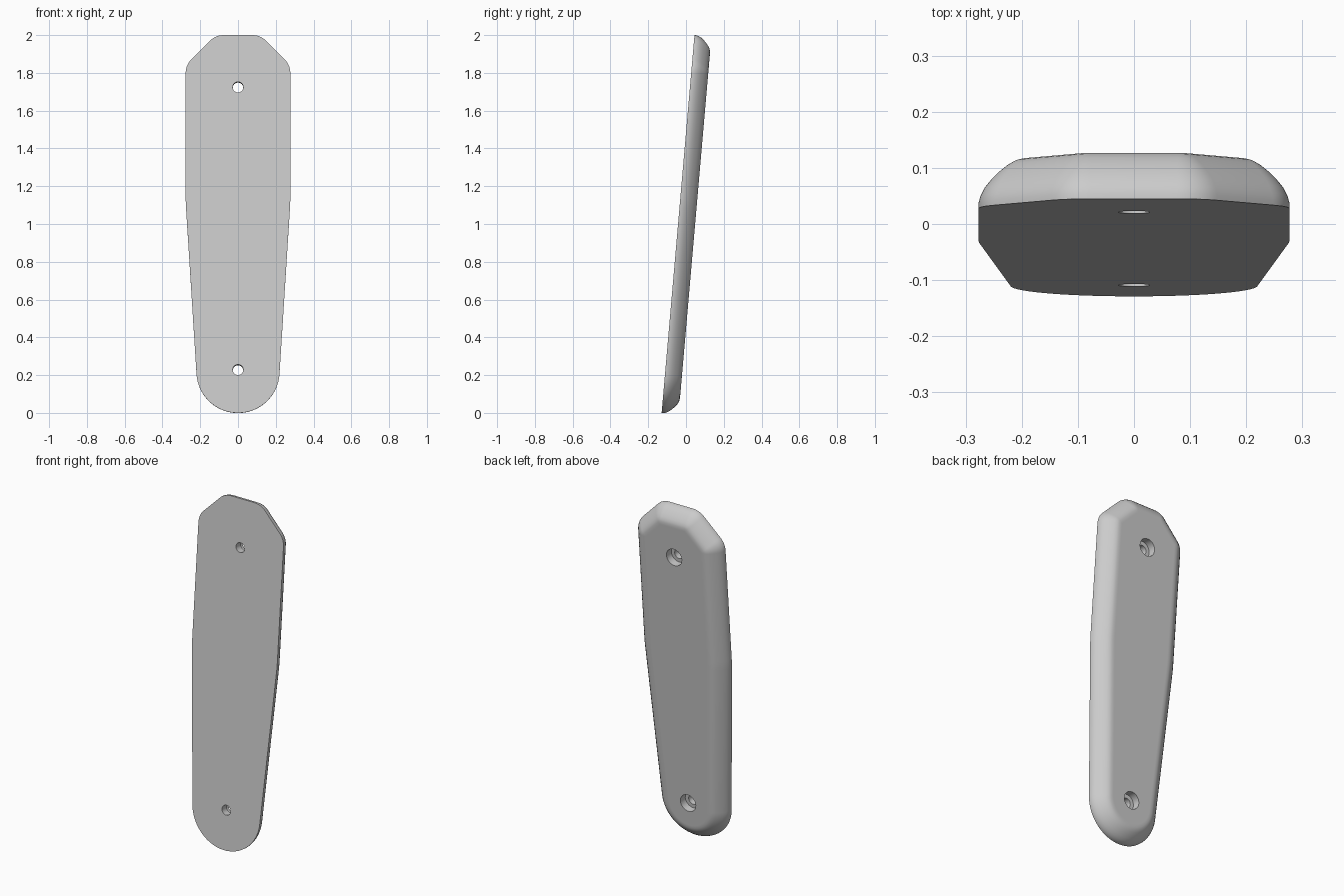
import bpy, bmesh, math
from mathutils import Vector

cube = bpy.data.objects.get("Cube")
if cube:
    bpy.data.objects.remove(cube, do_unlink=True)

TILT = math.radians(4.97)
LENGTH = 2 / math.cos(TILT)
HALF_WIDTH = 0.277
FOOT_R = 0.22       # round lower end
CORNER_R = 0.1      # clipped upper corners
WAIST_R = 1.0       # soft bend where the taper starts
TAPER = math.radians(3.6)


def arc(cx, cz, r, start, end, steps):
    for i in range(steps + 1):
        a = start + (end - start) * i / steps
        yield cx + r * math.cos(a), cz + r * math.sin(a)


def outline(inset):
    """Closed plate outline, moved inwards by inset."""
    waist_z = FOOT_R + (HALF_WIDTH * math.cos(TAPER) - FOOT_R
                        + WAIST_R * (1 - math.cos(TAPER))) / math.sin(TAPER)
    q = math.pi / 4
    side = [
        *arc(0, FOOT_R, FOOT_R - inset, -2 * q, -TAPER, 24),
        *arc(HALF_WIDTH - WAIST_R, waist_z, WAIST_R - inset, -TAPER, 0, 4),
        *arc(HALF_WIDTH - CORNER_R, 1.807, CORNER_R - inset, 0, q, 8),
        *arc(0.077, LENGTH - CORNER_R, CORNER_R - inset, q, 2 * q, 8),
    ]
    return side + [(-x, z) for x, z in reversed(side[1:])]


def finish(bm, name):
    bmesh.ops.recalc_face_normals(bm, faces=bm.faces)
    mesh = bpy.data.meshes.new(name)
    bm.to_mesh(mesh)
    bm.free()
    obj = bpy.data.objects.new(name, mesh)
    bpy.context.collection.objects.link(obj)
    return obj


def loft(bm, loops):
    """Skin a stack of loops and cap both ends."""
    rings = [[bm.verts.new(p) for p in loop] for loop in loops]
    for a, b in zip(rings, rings[1:]):
        for i in range(len(a)):
            j = (i + 1) % len(a)
            bm.faces.new((a[i], a[j], b[j], b[i]))
    bm.faces.new(rings[0])
    bm.faces.new(rings[-1])


# Plate: flat front, softly rounded rear edge (inset, depth)
edge_profile = [(0, 0), (0, 0.01), (0.003, 0.022), (0.010, 0.036),
                (0.022, 0.051), (0.037, 0.066), (0.052, 0.078),
                (0.066, 0.086), (0.078, 0.089), (0.09, 0.09), (0.096, 0.09)]
bm = bmesh.new()
loft(bm, [[(x, y, z) for x, z in outline(d)] for d, y in edge_profile])
plate = finish(bm, "grip_plate")

# Stepped screw holes: narrow in front, wide counterbore behind
bm = bmesh.new()
for hole_z in (0.229, 1.731):
    loft(bm, [[(x, y, z) for x, z in list(arc(0, hole_z, r, 0, math.tau, 32))[:-1]]
              for r, y in ((0.028, -0.05), (0.028, 0.045), (0.05, 0.045), (0.05, 0.2))])
cutter = finish(bm, "hole_cutter")
cutter.hide_render = True

cut = plate.modifiers.new("screw_holes", 'BOOLEAN')
cut.operation = 'DIFFERENCE'
cut.solver = 'EXACT'
cut.object = cutter
bpy.context.view_layer.update()
graph = bpy.context.evaluated_depsgraph_get()
drilled = bpy.data.meshes.new_from_object(plate.evaluated_get(graph))
plate.modifiers.clear()
plate.data = drilled
bpy.data.objects.remove(cutter, do_unlink=True)

# Single grey material
grey = bpy.data.materials.new("plain_grey")
grey.use_nodes = True
colour = (0.6, 0.6, 0.6, 1)
grey.diffuse_color = colour
grey.node_tree.nodes["Principled BSDF"].inputs["Base Color"].default_value = colour
plate.data.materials.clear()
plate.data.materials.append(grey)

# Lean the plate backwards and centre it
plate.rotation_euler.x = -TILT
plate.location = Vector((0, -0.129, 0))

bpy.ops.object.select_all(action='DESELECT')
plate.select_set(True)
bpy.context.view_layer.objects.active = plate
bpy.ops.object.shade_smooth_by_angle(angle=math.radians(30))
